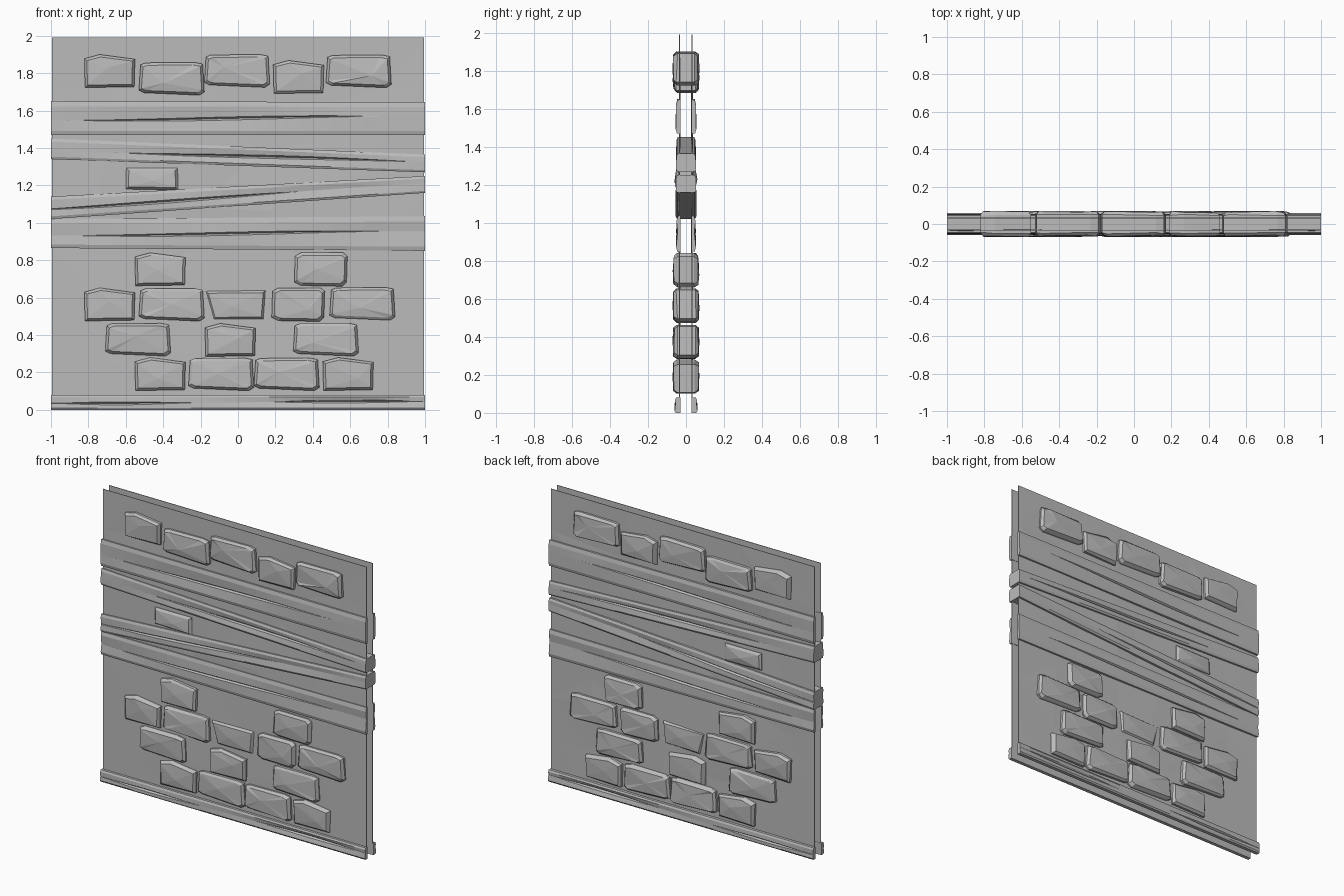
import bpy
import bmesh
import math
import random

random.seed(4)
cube = bpy.data.objects.get("Cube")
if cube:
    bpy.data.objects.remove(cube, do_unlink=True)

grey = bpy.data.materials.new("stone grey")
grey.use_nodes = True
grey.diffuse_color = (0.5, 0.5, 0.5, 1)
bsdf = grey.node_tree.nodes["Principled BSDF"]
bsdf.inputs["Base Color"].default_value = grey.diffuse_color
bsdf.inputs["Roughness"].default_value = 0.9


def finish(name, bm):
    bmesh.ops.recalc_face_normals(bm, faces=bm.faces)
    mesh = bpy.data.meshes.new(name)
    bm.to_mesh(mesh)
    bm.free()
    mesh.materials.append(grey)
    obj = bpy.data.objects.new(name, mesh)
    bpy.context.collection.objects.link(obj)
    return obj


def bridge(bm, a, b):
    n = len(a)
    for i in range(n):
        j = (i + 1) % n
        bm.faces.new((a[i], a[j], b[j], b[i]))


# Plaster sheets: thin, faintly uneven, open between them
def wall_sheet(name, y):
    bm = bmesh.new()
    bmesh.ops.create_grid(bm, x_segments=7, y_segments=7, size=1)
    for v in bm.verts:
        x, z = v.co.x, v.co.y
        inner = abs(x) < 0.99 and abs(z) < 0.99
        dx, dy, dz = [random.uniform(-1, 1) * inner for _ in range(3)]
        v.co = (x * 0.995 + dx * 0.08, y + dy * 0.004, (z + 1) * 0.995 + dz * 0.08)
    bmesh.ops.triangulate(bm, faces=bm.faces)
    obj = finish(name, bm)
    thick = obj.modifiers.new("thickness", "SOLIDIFY")
    thick.thickness = 0.004
    thick.offset = 0


wall_sheet("front_plaster", -0.034)
wall_sheet("back_plaster", 0.032)


# Planks: a hewn outer face with tapering cracks, swept along x
def plank(name, left, right, inner, outer, side, cracks):
    bm = bmesh.new()
    stations = 24
    rings = []
    for i in range(stations + 1):
        t = i / stations
        x = 2 * t - 1
        low = left[0] + (right[0] - left[0]) * t
        high = left[1] + (right[1] - left[1]) * t
        height = high - low
        gap = 0
        for start, end in cracks:
            if start < x < end:
                gap = math.sin(math.pi * (x - start) / (end - start))
        mid = low + height * (0.5 + 0.07 * math.sin(2 * x))
        half = 0.008 * gap + 0.0005
        face = outer - 0.004 * (1 + math.sin(3 * x + 6 * low))
        profile = [(inner, low), (outer - 0.006, low), (outer, low + height * 0.12),
                   (face, mid - half), (face - 0.012 * gap, mid), (face, mid + half),
                   (outer - 0.002, high - height * 0.15), (outer - 0.008, high), (inner, high)]
        rings.append([bm.verts.new((x, side * y, z)) for y, z in profile])
    for a, b in zip(rings, rings[1:]):
        bridge(bm, a, b)
    bm.faces.new(rings[0])
    bm.faces.new(rings[-1])
    finish(name, bm)


planks = [
    ("upper_rail", (1.47, 1.65), (1.47, 1.645), 0.03, 0.054, [(-0.85, 0.72)]),
    ("upper_brace", (1.34, 1.45), (1.27, 1.365), 0, 0.052, [(-0.6, 0.9)]),
    ("lower_brace", (1.02, 1.14), (1.16, 1.25), 0, 0.054, [(-1.1, 0.3)]),
    ("middle_rail", (0.865, 1.02), (0.85, 1.035), 0.03, 0.052, [(-0.85, 0.75)]),
    ("base_rail", (0, 0.08), (0, 0.08), 0.03, 0.06, [(-0.96, -0.3), (0.2, 0.96)]),
]
for name, left, right, inner, outer, cracks in planks:
    for label, side in (("front", -1), ("back", 1)):
        plank(label + "_" + name, left, right, inner, outer, side, cracks)


# Bricks: chipped blocks running through both sheets
# Each kind: half width, half height, depth, outline in unit coordinates
kinds = {
    "long": (0.175, 0.088, 0.07, [(-0.95, 0.85), (-0.8, 0.97), (0.7, 1), (0.95, 0.9),
                                  (1, -0.8), (0.85, -1), (-0.85, -0.85), (-1, -0.7)]),
    "short": (0.137, 0.09, 0.07, [(-1, 0.75), (-0.4, 1), (0.98, 0.72),
                                  (0.95, -0.92), (-0.97, -0.97)]),
    "chipped": (0.142, 0.09, 0.068, [(-0.97, 0.8), (-0.75, 1), (0.85, 1), (1, 0.8),
                                     (0.97, -0.75), (0.8, -1), (-0.75, -0.95), (-1, -0.75)]),
    "flat": (0.14, 0.061, 0.06, [(-0.98, 0.95), (0.98, 0.95), (1, -1), (-1, -0.9)]),
    "wedge": (0.163, 0.08, 0.052, [(-1, 0.95), (0.97, 1), (0.9, -0.95), (-0.75, -1)]),
}


def brick(index, kind, cx, cz):
    w, h, depth, outline = kinds[kind]
    bm = bmesh.new()
    rings = []
    for y, inset in ((-depth + 0.006, 0.014), (-depth + 0.022, 0),
                     (depth - 0.022, 0), (depth - 0.006, 0.014)):
        rings.append([bm.verts.new((cx + px * (w - inset),
                                    y + random.uniform(-1, 1) * 0.005,
                                    cz + pz * (h - inset))) for px, pz in outline])
    for a, b in zip(rings, rings[1:]):
        bridge(bm, a, b)
    # Low off-centre peak on each face
    for ring, side in ((rings[0], -1), (rings[-1], 1)):
        peak = bm.verts.new((cx + random.uniform(-0.4, 0.4) * w, side * depth,
                             cz + random.uniform(-0.3, 0.3) * h))
        for i in range(len(ring)):
            bm.faces.new((ring[i], ring[(i + 1) % len(ring)], peak))
    finish("brick_%d" % index, bm)


bricks = [
    ("short", -0.685, 1.81), ("long", -0.355, 1.77), ("long", -0.005, 1.812),
    ("short", 0.325, 1.778), ("long", 0.645, 1.81),
    ("flat", -0.46, 1.235),
    ("short", -0.415, 0.75), ("chipped", 0.443, 0.75),
    ("short", -0.685, 0.562), ("long", -0.355, 0.562), ("wedge", -0.01, 0.56),
    ("chipped", 0.322, 0.562), ("long", 0.665, 0.567),
    ("long", -0.535, 0.375), ("short", -0.04, 0.372), ("long", 0.47, 0.375),
    ("short", -0.415, 0.19), ("long", -0.09, 0.19), ("long", 0.26, 0.19),
    ("short", 0.59, 0.19),
]
for index, (kind, cx, cz) in enumerate(bricks, 1):
    brick(index, kind, cx, cz)
